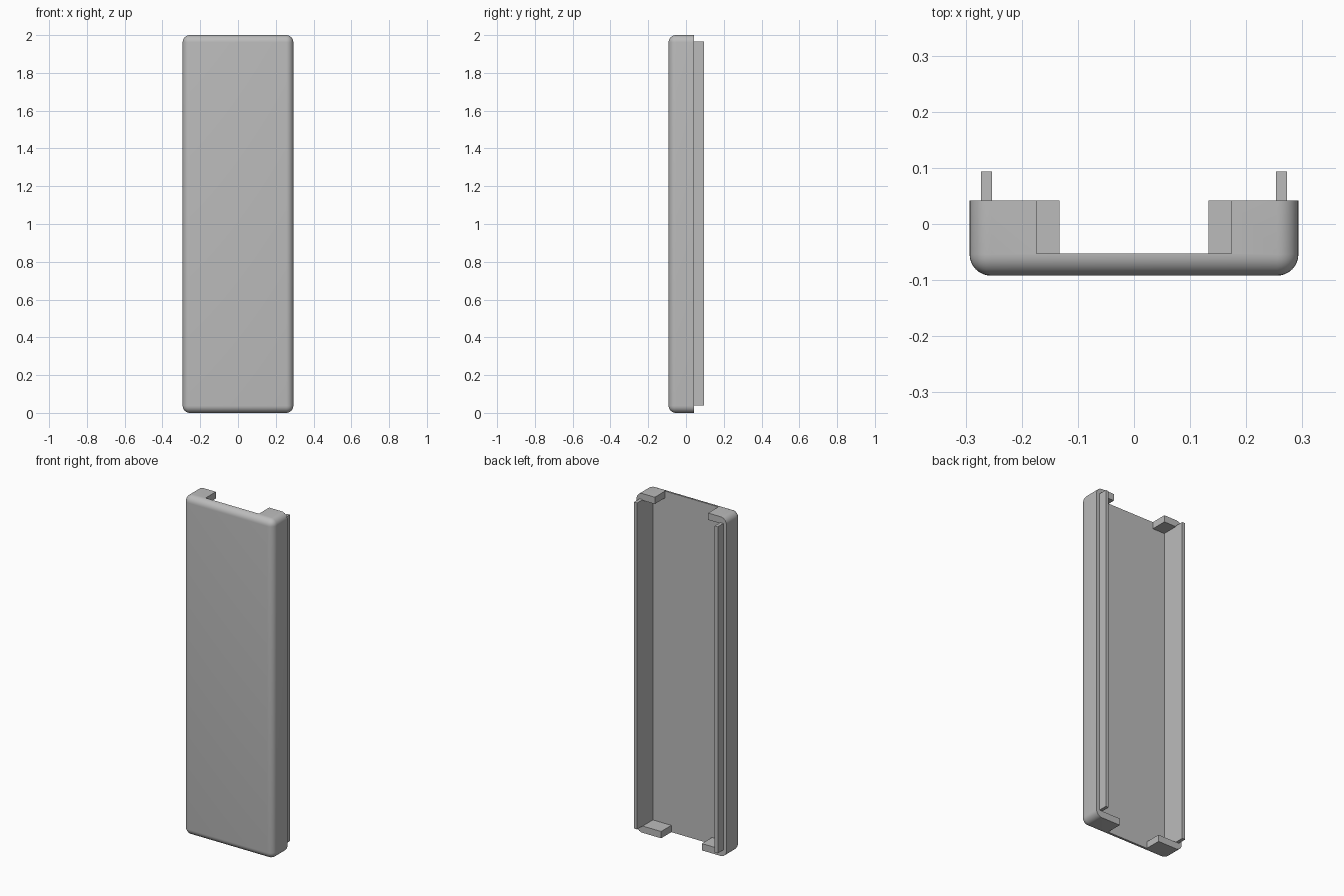
import bpy, bmesh
from mathutils import Matrix, Vector

if "Cube" in bpy.data.objects:
    bpy.data.objects.remove(bpy.data.objects["Cube"], do_unlink=True)

W, FRONT, BACK, H = 0.293, -0.092, 0.042, 2.0   # half width, depth limits, height
R, WALL, FLOOR = 0.038, 0.04, -0.053            # edge radius, wall, inner floor

grey = bpy.data.materials.new("plain grey")
grey.use_nodes = True
colour = (0.5, 0.5, 0.5, 1)
grey.diffuse_color = colour
grey.node_tree.nodes["Principled BSDF"].inputs["Base Color"].default_value = colour


def finish(name, bm):
    bmesh.ops.recalc_face_normals(bm, faces=bm.faces)
    mesh = bpy.data.meshes.new(name)
    bm.to_mesh(mesh)
    bm.free()
    mesh.materials.append(grey)
    ob = bpy.data.objects.new(name, mesh)
    bpy.context.collection.objects.link(ob)
    return ob


def box(lo, hi):
    lo, hi = Vector(lo), Vector(hi)
    bm = bmesh.new()
    bmesh.ops.create_cube(bm, size=1, matrix=Matrix.Translation((lo + hi) / 2)
                          @ Matrix.Diagonal((*(hi - lo), 1)))
    return bm


# Tray: every edge rounded except the flat back rim
bm = box((-W, FRONT, 0), (W, BACK, H))
edges = [e for e in bm.edges if min(v.co.y for v in e.verts) < 0]
rim = [e for e in bm.edges if e not in edges]
corners = [e for e in edges if abs(e.verts[0].co.y - e.verts[1].co.y) > 0.1]
bmesh.ops.bevel(bm, geom=edges, offset=R, segments=8, profile=0.5, affect='EDGES')
tray = finish("tray", bm)

# Hollow: inner cavity with a wide gap in the top end and a narrower one below
wall_x = W - WALL
half = [(0.133, -0.1), (0.133, WALL), (wall_x, WALL),
        (wall_x, H - WALL), (0.174, H - WALL), (0.174, H + 0.1)]
outline = half + [(-x, z) for x, z in reversed(half)]
bm = bmesh.new()
face = bm.faces.new([bm.verts.new((x, FLOOR, z)) for x, z in outline])
new = bmesh.ops.extrude_face_region(bm, geom=[face])["geom"]
bmesh.ops.translate(bm, vec=(0, 0.3, 0),
                    verts=[g for g in new if isinstance(g, bmesh.types.BMVert)])
cutter = finish("hollow_cutter", bm)
cutter.hide_render = True

cut = tray.modifiers.new("hollow", 'BOOLEAN')
cut.operation, cut.solver, cut.object = 'DIFFERENCE', 'EXACT', cutter
bpy.ops.object.select_all(action='DESELECT')
bpy.context.view_layer.objects.active = tray
tray.select_set(True)
bpy.ops.object.modifier_apply(modifier=cut.name)
bpy.data.objects.remove(cutter, do_unlink=True)
bpy.ops.object.shade_smooth_by_angle(angle=0.6)

# Clip rails standing on the inner half of each side wall
for name, side in (("left_rail", 1), ("right_rail", -1)):
    x0, x1 = sorted((side * wall_x, side * (wall_x + 0.02)))
    finish(name, box((x0, BACK, WALL), (x1, 0.094, 1.965)))
